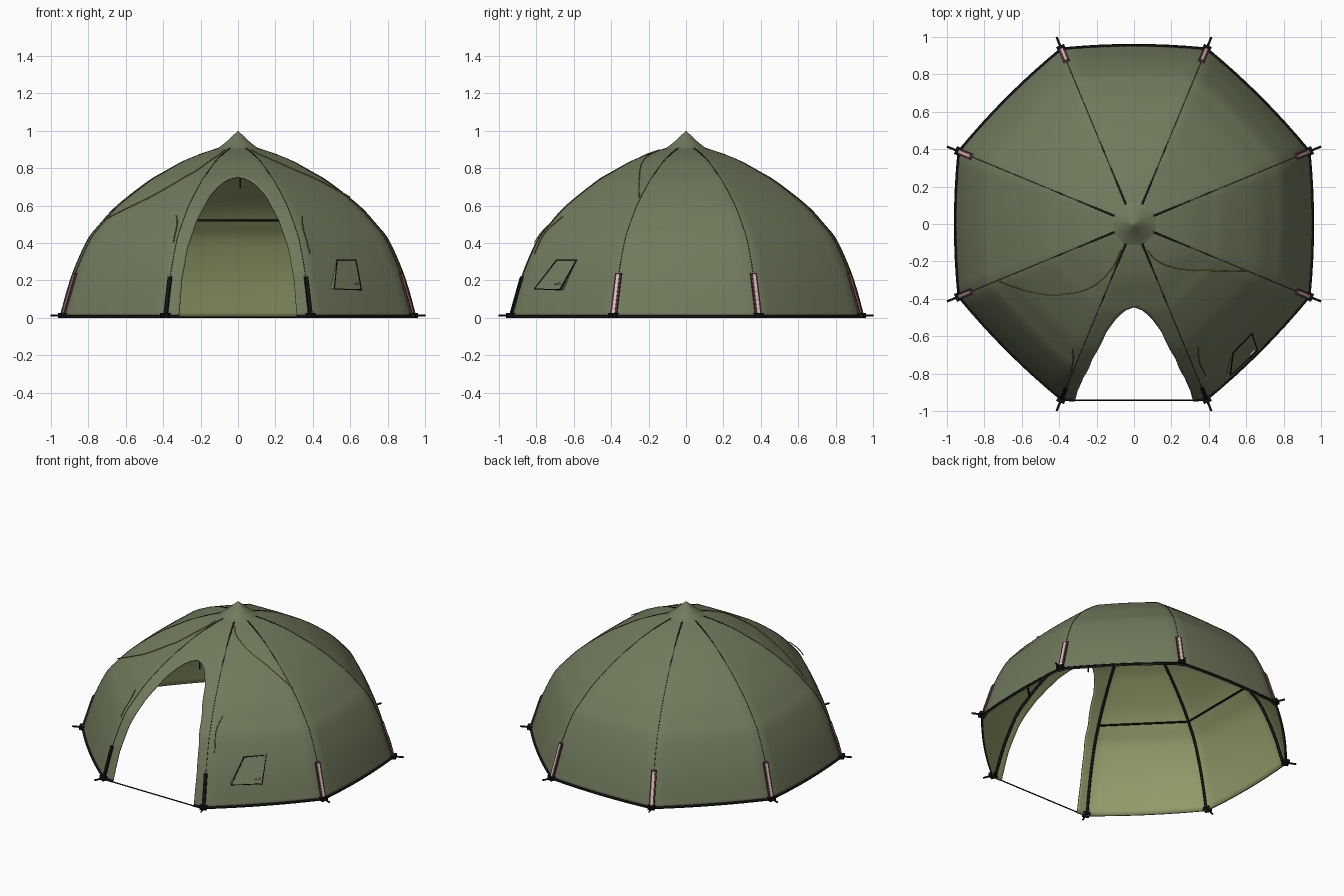
import bpy, bmesh, math
from mathutils import Vector

if "Cube" in bpy.data.objects:
    bpy.data.objects.remove(bpy.data.objects["Cube"])


def material(name, rgb):
    m = bpy.data.materials.new(name)
    m.use_nodes = True
    m.diffuse_color = (*rgb, 1)
    bsdf = next(n for n in m.node_tree.nodes if n.type == 'BSDF_PRINCIPLED')
    bsdf.inputs["Base Color"].default_value = (*rgb, 1)
    bsdf.inputs["Roughness"].default_value = 0.8
    return m


GREEN = material("outer_olive", (0.165, 0.195, 0.108))
LIGHT = material("inner_light_olive", (0.29, 0.34, 0.145))
SEAM = material("seam_dark_olive", (0.05, 0.06, 0.033))
BLACK = material("black", (0.006, 0.006, 0.006))
MAROON = material("strap_maroon", (0.09, 0.03, 0.04))
PINK = material("strap_pale_pink", (0.72, 0.52, 0.52))
YELLOW = material("rope_yellow", (0.36, 0.31, 0.06))

# Dome profile (height, distance to panel middle) and door outline (height, half width)
KEYS = [(0, .955), (.15, .915), (.28, .87), (.42, .805), (.5, .742), (.6, .65),
        (.727, .488), (.78, .4), (.845, .28), (.9, .13), (.93, 0)]
DOOR = [(0, .315), (.2, .3), (.37, .27), (.52, .22), (.66, .145), (.72, .087),
        (.745, .043), (.755, 0), (2, 0)]
HALF = math.pi / 8


def smooth_path(pts, steps):
    """Catmull-Rom curve through the points."""
    pts = [Vector(p) for p in pts]
    ext = [2 * pts[0] - pts[1]] + pts + [2 * pts[-1] - pts[-2]]
    out = []
    for a, b, c, d in zip(ext, ext[1:], ext[2:], ext[3:]):
        for i in range(steps):
            t = i / steps
            out.append(0.5 * (2 * b + (c - a) * t + (2 * a - 5 * b + 4 * c - d) * t * t
                              + (3 * b - a - 3 * c + d) * t ** 3))
    return out + [pts[-1]]


def interp(table, x):
    for (x0, y0), (x1, y1) in zip(table, table[1:]):
        if x <= x1:
            return y0 + (y1 - y0) * (x - x0) / (x1 - x0)
    return table[-1][1]


PROFILE = [tuple(p) for p in smooth_path(KEYS, 5)]
BY_RADIUS = [(r, z) for z, r in reversed(PROFILE)]


def half_width(z):
    return interp(PROFILE, z) * 0.98 * math.tan(HALF)


def panel_point(k, u, z, lift=0.0):
    """Point on panel k (0 faces the front), u from -1 to 1 across it."""
    mid = interp(PROFILE, z)
    ang = k * 2 * HALF - math.pi / 2
    n = Vector((math.cos(ang), math.sin(ang), 0))
    t = Vector((-n.y, n.x, 0))
    return n * (mid * (1 - 0.02 * u * u) + lift) + t * u * half_width(z) + Vector((0, 0, z))


def corner(k, z, lift=0.0):
    p = panel_point(k, 1, z)
    return p + Vector((p.x, p.y, 0)).normalized() * lift


def new_object(name, bm, *mats):
    me = bpy.data.meshes.new(name)
    bm.to_mesh(me)
    bm.free()
    ob = bpy.data.objects.new(name, me)
    bpy.context.collection.objects.link(ob)
    for m in mats:
        me.materials.append(m)
    return ob


def activate(ob):
    bpy.ops.object.select_all(action='DESELECT')
    ob.select_set(True)
    bpy.context.view_layer.objects.active = ob


def smooth(ob, angle):
    activate(ob)
    bpy.ops.object.shade_smooth_by_angle(angle=math.radians(angle))


def tube(name, pts, radius, mat, closed=False):
    cu = bpy.data.curves.new(name, 'CURVE')
    cu.dimensions = '3D'
    cu.bevel_depth = radius
    cu.bevel_resolution = 1
    cu.use_fill_caps = True
    sp = cu.splines.new('POLY')
    sp.points.add(len(pts) - 1)
    for q, p in zip(sp.points, pts):
        q.co = (*p, 1)
    sp.use_cyclic_u = closed
    cu.materials.append(mat)
    ob = bpy.data.objects.new(name, cu)
    bpy.context.collection.objects.link(ob)
    activate(ob)
    bpy.ops.object.convert(target='MESH')
    return ob


def bar(name, a, b, width, depth, mat):
    """Flat bar from a to b, its face turned away from the tent axis."""
    out = Vector((a.x, a.y, 0)).normalized() * depth / 2
    side = Vector((-a.y, a.x, 0)).normalized() * width / 2
    bm = bmesh.new()
    for p in (a, b):
        for s, o in ((-1, -1), (1, -1), (1, 1), (-1, 1)):
            bm.verts.new(p + side * s + out * o)
    bmesh.ops.convex_hull(bm, input=bm.verts[:])
    bmesh.ops.recalc_face_normals(bm, faces=bm.faces[:])
    return new_object(name, bm, mat)


def add_grid(bm, point, rows, cols):
    g = [[bm.verts.new(point(r, c)) for c in range(cols + 1)] for r in rows]
    for lo, hi in zip(g, g[1:]):
        for c in range(cols):
            bm.faces.new((lo[c], lo[c + 1], hi[c + 1], hi[c]))


# Tent fabric: eight bulging panels, the front one split round the door
rows = sorted([z for z, r in PROFILE] + [.745, .755])
bm = bmesh.new()
for k in range(1, 8):
    add_grid(bm, lambda z, c: panel_point(k, c / 5 - 1, z), rows, 10)


def door_u(z):
    return interp(DOOR, z) / max(half_width(z), 1e-6)


add_grid(bm, lambda z, c: panel_point(0, door_u(z) + (1 - door_u(z)) * c / 5, z), rows, 5)
add_grid(bm, lambda z, c: panel_point(0, -1 + (1 - door_u(z)) * c / 5, z), rows, 5)
bmesh.ops.remove_doubles(bm, verts=bm.verts[:], dist=0.0005)
fabric = new_object("tent_fabric", bm, GREEN, LIGHT)
smooth(fabric, 40)
shell = fabric.modifiers.new("lining", 'SOLIDIFY')
shell.thickness = 0.006
shell.offset = -1
shell.material_offset = 1

# Roof cap with black trim
CAP = smooth_path([(.142, .893), (.105, .915), (.064, .945), (.03, .975), (0, 1)], 3)


def cap_point(p, c):
    ang = HALF + c * 2 * HALF
    return (p.x * math.cos(ang), p.x * math.sin(ang), p.y)


bm = bmesh.new()
add_grid(bm, cap_point, CAP, 8)
bmesh.ops.remove_doubles(bm, verts=bm.verts[:], dist=0.0005)
smooth(new_object("roof_cap", bm, GREEN), 50)
tube("cap_trim", [cap_point(CAP[0], c) for c in range(8)], 0.003, BLACK, True)

# Corners: inner pole, seam, foot, peg and strap
for k in range(8):
    heights = [.015 + .89 * i / 24 for i in range(25)]
    tube("inner_pole", [corner(k, z, -.018) for z in heights], 0.009, BLACK)
    tube("corner_seam", [corner(k, z) for z in heights], 0.002, SEAM)
    base = corner(k, 0)
    out = Vector((base.x, base.y, 0)).normalized()
    bar("corner_foot", base + Vector((0, 0, .0)), base + Vector((0, 0, .026)), .045, .04, BLACK)
    up = Vector((0, 0, .012))
    tube("ground_peg", [base + up, out / math.cos(HALF) + up], 0.006, BLACK)
    if k in (0, 7):
        bar("door_strap", corner(k, .02, .004), corner(k, .22, .004), .022, .012, BLACK)
    else:
        bar("corner_strap", corner(k, .02, .003), corner(k, .24, .003), .036, .01, MAROON)
        bar("strap_stripe", corner(k, .025, .008), corner(k, .235, .008), .016, .006, PINK)

# Inner bracing line, open at the door
tube("bracing_line", [corner(k, .52, -.02) for k in range(8)], 0.006, BLACK)

# Ground hem and threshold cord
for k in range(8):
    spans = [(-1, 1)] if k else [(-1, -door_u(0)), (door_u(0), 1)]
    for a, b in spans:
        pts = [panel_point(k, a + (b - a) * i / 8, 0) + Vector((0, 0, .008)) for i in range(9)]
        tube("ground_hem", pts, 0.008, BLACK)
tube("threshold_cord", [panel_point(0, s * door_u(0), .005) for s in (-1, 1)], 0.004, BLACK)

# Door hook
apex = panel_point(0, 0, .752)
bar("door_hook", apex + Vector((.012, .01, 0)), apex + Vector((.012, .01, -.06)), .008, .006, BLACK)

# Vent flap on the front left panel
A, B, C, D = [Vector(p) for p in ((.53, -.69, .31), (.63, -.585, .31),
                                  (.66, -.675, .15), (.515, -.81, .155))]
inward = Vector((-1, 1, 0)) * 0.024
bm = bmesh.new()
for pts in ((A, D, C, B), (B, C, C + inward), (A, D + inward, D)):
    bm.faces.new([bm.verts.new(p) for p in pts])
new_object("vent_flap", bm, GREEN)
tube("vent_border", [A, B, C, D], 0.004, BLACK, True)
toggle = Vector((.622, -.70, .182))
tube("vent_toggle", [toggle, toggle + Vector((.025, .025, .003))], 0.005, PINK)


# Ropes lying on the fabric
def drape(x, y):
    dist = max(Vector((x, y)).dot(Vector((math.cos(a * 2 * HALF), math.sin(a * 2 * HALF))))
               for a in range(8))
    return Vector((x, y, interp(BY_RADIUS, dist) + 0.005))


ROPES = {
    "roof_rope_right": [(-.07, -.14), (-.12, -.24), (-.24, -.345), (-.42, -.38), (-.57, -.36), (-.72, -.31)],
    "roof_rope_left": [(.07, -.14), (.13, -.2), (.24, -.24), (.42, -.25), (.6, -.25)],
    "door_rope_right": [(-.33, -.67), (-.325, -.73), (-.345, -.81)],
    "door_rope_left": [(.345, -.66), (.35, -.74), (.385, -.81)],
}
for name, pts in ROPES.items():
    tube(name, [drape(*p) for p in smooth_path(pts, 6)], 0.003, YELLOW)
